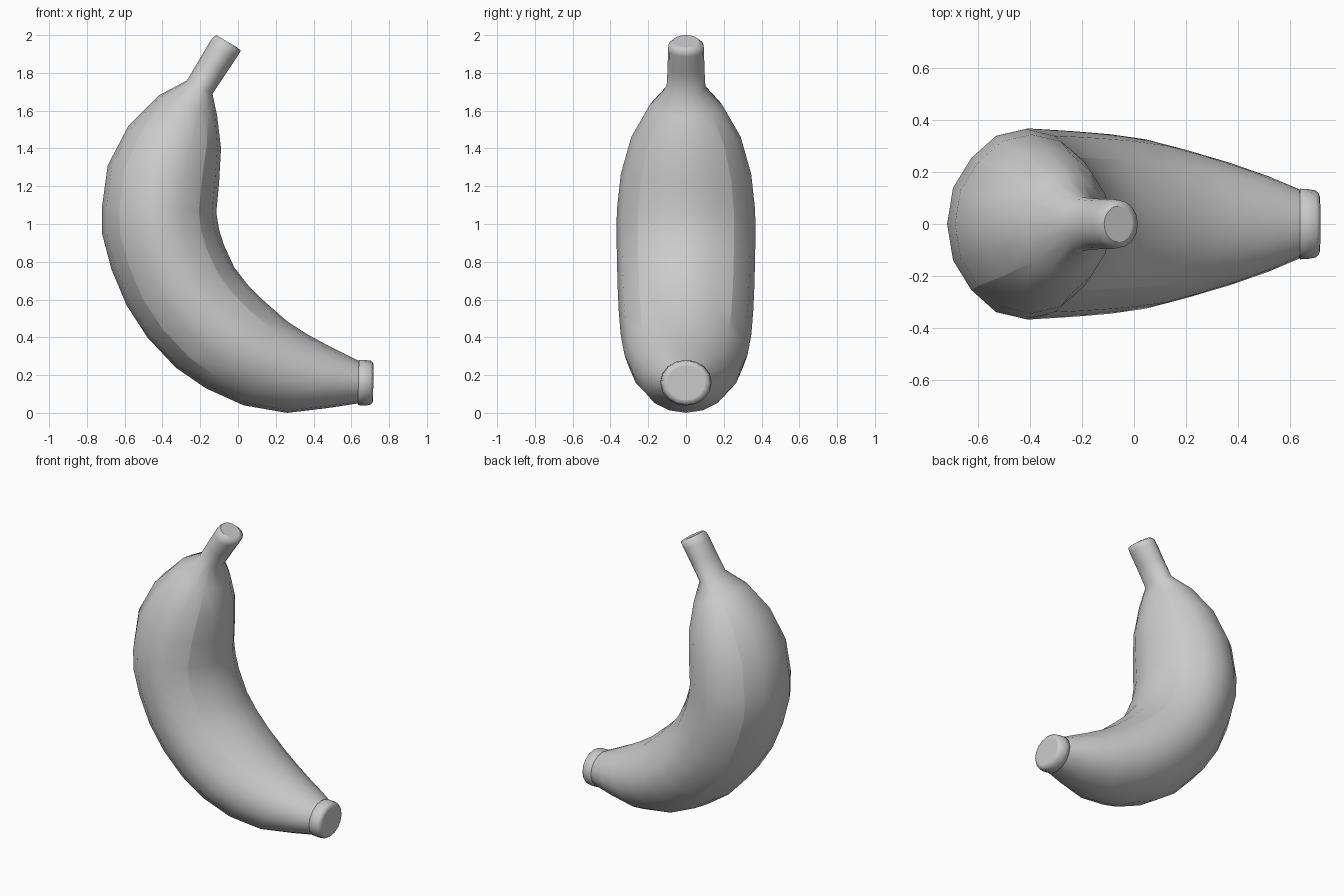
import bpy, bmesh, math
from mathutils import Vector

N = 16                                  # sides of every cross-section
CREASES = {2, 6, 10, 14}                # corners carrying the ridge lines


def loft(name, rings):
    """Skin rings of (outer x, outer z, inner x, inner z, half width y, groove depth)."""
    bm = bmesh.new()
    loops, depth = [], []
    for ox, oz, ix, iz, w, groove in rings:
        outer, inner = Vector((ox, 0, oz)), Vector((ix, 0, iz))
        mid, half = (outer + inner) / 2, (inner - outer) / 2
        loop = []
        for i in range(N):
            a = 2 * math.pi * i / N
            k = 1 - groove if i in CREASES else 1
            loop.append(bm.verts.new(mid + half * math.cos(a) * k
                                     + Vector((0, w * math.sin(a) * k, 0))))
        loops.append(loop)
        depth.append(groove)
    for r in range(len(loops) - 1):
        a, b = loops[r], loops[r + 1]
        for i in range(N):
            j = (i + 1) % N
            bm.faces.new((a[i], a[j], b[j], b[i]))
        if depth[r] and depth[r + 1]:
            for i in CREASES:
                bm.edges.get((a[i], b[i])).smooth = False
    for loop in (loops[0], loops[-1]):
        bm.faces.new(loop)
    bmesh.ops.recalc_face_normals(bm, faces=bm.faces)
    for f in bm.faces:
        f.smooth = True
    # flat ends keep a clean rim
    for f in bm.faces:
        if len(f.verts) == N:
            for e in f.edges:
                e.smooth = False
    mesh = bpy.data.meshes.new(name)
    bm.to_mesh(mesh)
    bm.free()
    ob = bpy.data.objects.new(name, mesh)
    bpy.context.collection.objects.link(ob)
    return ob


# Stem and curved fruit body, from stem tip to lower end
G = 0.02
loft("banana_body", [
    (-0.115, 2.00, -0.005, 1.935, 0.070, 0),
    (-0.135, 1.985, 0.015, 1.918, 0.092, 0),
    (-0.155, 1.955, -0.005, 1.885, 0.096, 0),
    (-0.205, 1.87, -0.065, 1.795, 0.097, 0),
    (-0.27, 1.76, -0.135, 1.69, 0.103, 0),
    (-0.42, 1.68, -0.11, 1.57, 0.195, G / 2),
    (-0.58, 1.52, -0.09, 1.40, 0.29, G),
    (-0.69, 1.31, -0.10, 1.22, 0.345, G),
    (-0.72, 1.09, -0.115, 1.06, 0.366, G),
    (-0.72, 0.95, -0.10, 0.97, 0.368, G),
    (-0.67, 0.76, -0.075, 0.89, 0.366, G),
    (-0.59, 0.57, -0.02, 0.77, 0.362, G),
    (-0.48, 0.40, 0.05, 0.68, 0.356, G),
    (-0.33, 0.24, 0.14, 0.59, 0.346, G),
    (-0.17, 0.13, 0.26, 0.485, 0.326, G / 2),
    (0.03, 0.04, 0.36, 0.42, 0.287, 0),
    (0.26, 0.00, 0.47, 0.36, 0.237, 0),
    (0.47, 0.025, 0.56, 0.315, 0.185, 0),
    (0.635, 0.05, 0.64, 0.275, 0.133, 0),
])

# Rounded cap at the lower end
loft("blossom_end", [
    (0.634, 0.050, 0.637, 0.272, 0.122, 0),
    (0.637, 0.041, 0.642, 0.281, 0.136, 0),
    (0.665, 0.038, 0.670, 0.281, 0.135, 0),
    (0.698, 0.042, 0.703, 0.276, 0.129, 0),
    (0.711, 0.052, 0.715, 0.265, 0.117, 0),
    (0.715, 0.065, 0.718, 0.252, 0.103, 0),
])
